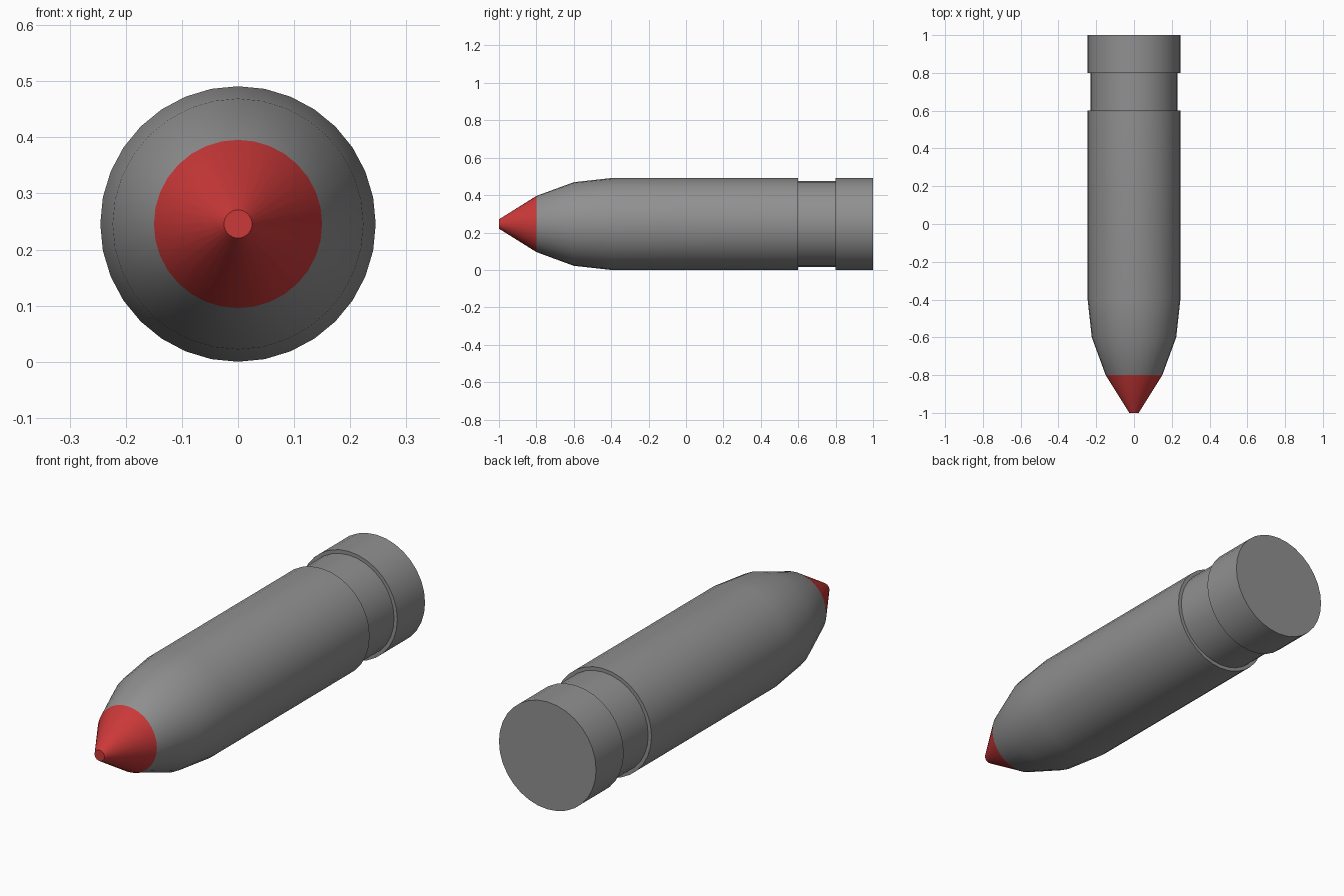
import bpy, bmesh
from math import cos, sin, tau, radians

if "Cube" in bpy.data.objects:
    bpy.data.objects.remove(bpy.data.objects["Cube"])

SIDES = 32
AXIS_Z = 0.2455

# (y, radius) from the nose to the flat base, with a groove near the base
PROFILE = [(-1.0, 0.025), (-0.8, 0.15), (-0.6, 0.2235), (-0.4, 0.2455),
           (0.6, 0.2455), (0.6, 0.229), (0.8, 0.229), (0.8, 0.2455), (1.0, 0.2455)]


def material(name, colour):
    mat = bpy.data.materials.new(name)
    mat.diffuse_color = (*colour, 1)
    mat.use_nodes = True
    mat.node_tree.nodes["Principled BSDF"].inputs["Base Color"].default_value = mat.diffuse_color
    return mat


bm = bmesh.new()
rings = [[bm.verts.new((r * cos(tau * i / SIDES), y, AXIS_Z + r * sin(tau * i / SIDES)))
          for i in range(SIDES)] for y, r in PROFILE]

# Shell walls; the first band is the red nose
for band, (a, b) in enumerate(zip(rings, rings[1:])):
    for i in range(SIDES):
        j = (i + 1) % SIDES
        face = bm.faces.new((a[i], a[j], b[j], b[i]))
        face.material_index = 1 if band == 0 else 0

# Flat nose and base
bm.faces.new(rings[0]).material_index = 1
bm.faces.new(rings[-1])
bmesh.ops.recalc_face_normals(bm, faces=bm.faces)

mesh = bpy.data.meshes.new("shell")
bm.to_mesh(mesh)
bm.free()
mesh.materials.append(material("dark_grey", (0.28, 0.28, 0.28)))
mesh.materials.append(material("red_tip", (0.6, 0.04, 0.04)))

shell = bpy.data.objects.new("shell", mesh)
bpy.context.collection.objects.link(shell)
bpy.context.view_layer.objects.active = shell
shell.select_set(True)
bpy.ops.object.shade_smooth_by_angle(angle=radians(30))
